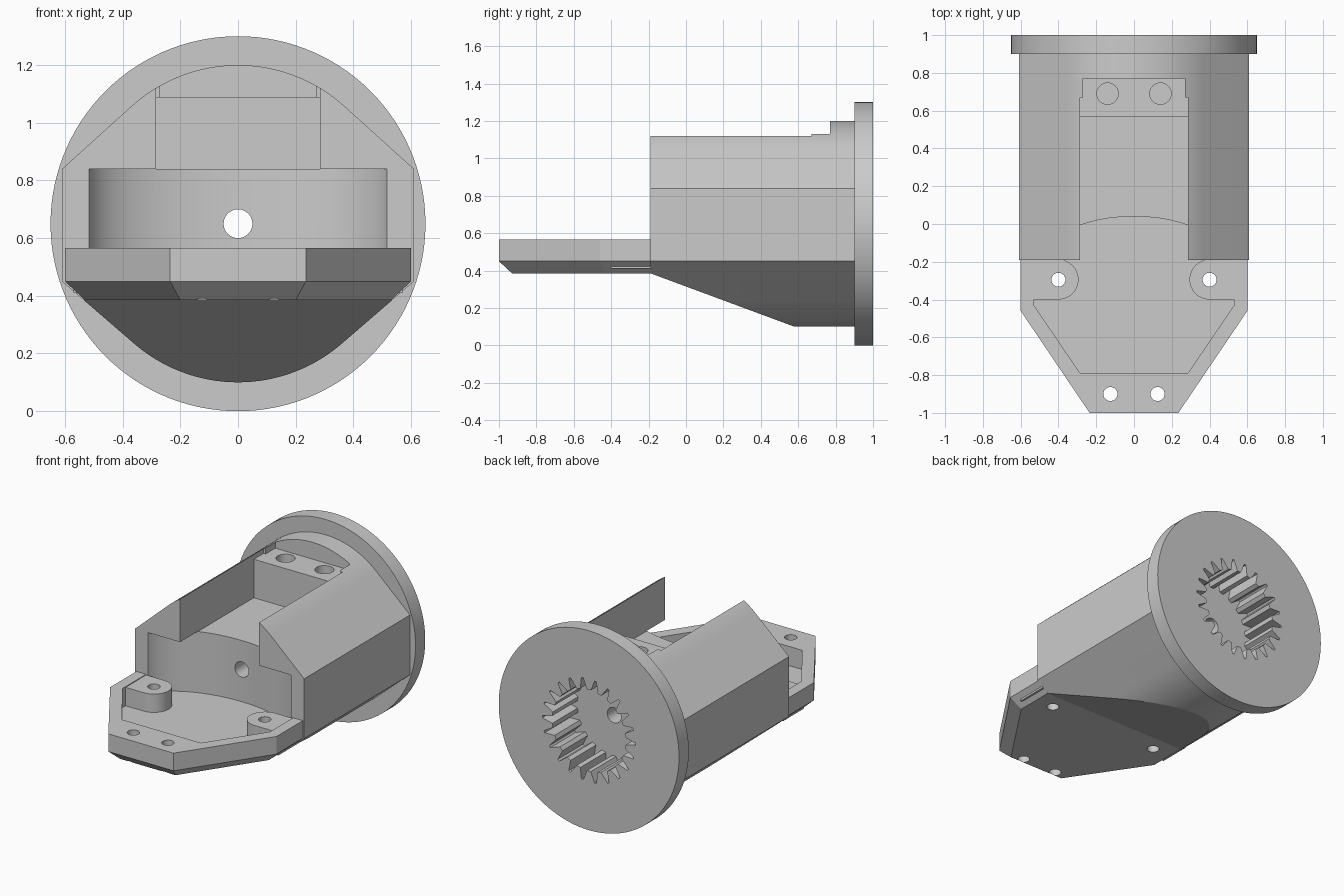
import bpy, bmesh
from math import cos, sin, pi, radians

cube = bpy.data.objects.get("Cube")
if cube:
    bpy.data.objects.remove(cube, do_unlink=True)

grey = bpy.data.materials.new("plain_grey")
grey.use_nodes = True
grey.diffuse_color = (0.6, 0.6, 0.6, 1)
grey.node_tree.nodes["Principled BSDF"].inputs["Base Color"].default_value = (0.6, 0.6, 0.6, 1)

AXIS = 0.65  # height of the barrel axis


def finish(name, bm):
    bmesh.ops.recalc_face_normals(bm, faces=bm.faces)
    mesh = bpy.data.meshes.new(name)
    bm.to_mesh(mesh)
    bm.free()
    mesh.materials.append(grey)
    ob = bpy.data.objects.new(name, mesh)
    bpy.context.collection.objects.link(ob)
    return ob


def prism(name, outline, axis, lo, hi):
    """Extrude a 2D outline along an axis from lo to hi."""
    place = {"x": lambda u, v, w: (w, u, v),
             "y": lambda u, v, w: (u, w, v),
             "z": lambda u, v, w: (u, v, w)}[axis]
    bm = bmesh.new()
    low = [bm.verts.new(place(u, v, lo)) for u, v in outline]
    high = [bm.verts.new(place(u, v, hi)) for u, v in outline]
    bm.faces.new(low)
    bm.faces.new(high)
    for i in range(len(low)):
        j = (i + 1) % len(low)
        bm.faces.new((low[i], low[j], high[j], high[i]))
    return finish(name, bm)


def arc(cx, cy, rx, ry, start, end, n):
    step = radians(end - start) / n
    a = radians(start)
    return [(cx + rx * cos(a + step * i), cy + ry * sin(a + step * i)) for i in range(n + 1)]


def circle(cx, cy, r, n=32):
    return arc(cx, cy, r, r, 0, 360, n)[:-1]


def box(x0, x1, y0, y1):
    return [(x0, y0), (x1, y0), (x1, y1), (x0, y1)]


def mirrored(half):
    return half + [(-x, y) for x, y in reversed(half)]


def combine(target, other, operation="DIFFERENCE"):
    """Apply a boolean and discard the helper solid."""
    mod = target.modifiers.new("combine", "BOOLEAN")
    mod.operation, mod.solver, mod.object = operation, "EXACT", other
    bpy.context.view_layer.objects.active = target
    bpy.ops.object.modifier_apply(modifier=mod.name)
    bpy.data.objects.remove(other, do_unlink=True)


# Barrel: round top and bottom blended into flat sides
profile = (arc(0, AXIS, 0.55, 0.55, 48, 132, 32) + [(-0.61, 0.84), (-0.61, 0.45)]
           + arc(0, AXIS, 0.55, 0.55, 229, 311, 32) + [(0.61, 0.45), (0.61, 0.84)])
housing = prism("motor_housing", profile, "y", -0.19, 0.95)

# Sloping underside
slope = [(-0.3, 0.426), (0.65, 0.074), (0.65, -0.1), (-0.3, -0.1)]
combine(housing, prism("slope_cutter", slope, "x", -1, 1))

# Round end flange
combine(housing, prism("end_flange", circle(0, AXIS, 0.65, 120), "y", 0.9, 1.0), "UNION")

# Front tray with chamfered underside
bm = bmesh.new()
upper = [(0.6, -0.1), (0.6, -0.46), (0.235, -1.0)]
lower = [(0.53, -0.1), (0.53, -0.44), (0.2, -0.93)]
for outline, z in ((lower, 0.385), (upper, 0.45), (upper, 0.565)):
    for x, y in mirrored(outline):
        bm.verts.new((x, y, z))
bmesh.ops.convex_hull(bm, input=bm.verts)
bmesh.ops.dissolve_limit(bm, angle_limit=0.01, verts=bm.verts, edges=bm.edges)
combine(housing, finish("front_tray", bm), "UNION")

# Curved pocket inside the barrel and shallow recess in the tray
pocket = arc(0, -0.25, 0.528, 0.29, 0, 360, 96)[:-1]
combine(housing, prism("pocket_cutter", pocket, "z", 0.44, 0.84))
recess = mirrored([(0.53, -0.191), (0.53, -0.43), (0.285, -0.79)])
combine(housing, prism("recess_cutter", recess, "z", 0.44, 0.75))

# Open channel along the top with a raised ledge at its end
for outline, floor in ((box(-0.285, 0.285, -0.4, 0.57), 0.839),
                       (box(-0.285, 0.285, 0.5, 0.67), 1.09),
                       (box(-0.27, 0.27, 0.6, 0.77), 1.09)):
    combine(housing, prism("channel_cutter", outline, "z", floor, 1.4))

# Mounting ears, their screw holes, tray holes and ledge holes
for side in (-1, 1):
    ear = [(0.57, -0.4)] + arc(0.4, -0.294, 0.106, 0.106, 270, 90, 24) + [(0.57, -0.188)]
    ear = [(side * x, y) for x, y in ear]
    combine(housing, prism("mounting_ear", ear, "z", 0.41, 0.56), "UNION")
    for x, y, r, z0, z1 in ((0.4, -0.295, 0.037, 0.2, 0.7),
                            (0.125, -0.9, 0.037, 0.2, 0.7),
                            (0.14, 0.69, 0.057, 0.99, 1.15)):
        combine(housing, prism("hole_cutter", circle(side * x, y, r), "z", z0, z1))

# Toothed socket in the flange and the shaft hole behind it
TEETH = 22
socket = []
for i in range(TEETH):
    for offset, r in ((-0.32, 0.265), (-0.07, 0.335), (0.07, 0.335), (0.32, 0.265)):
        a = 2 * pi * (i + offset) / TEETH
        socket.append((r * cos(a), AXIS + r * sin(a)))
combine(housing, prism("socket_cutter", socket, "y", 0.74, 1.2))
combine(housing, prism("shaft_cutter", circle(0, AXIS, 0.05), "y", -0.1, 0.85))

# Smooth curved walls, keep edges crisp
bpy.ops.object.select_all(action="DESELECT")
housing.select_set(True)
bpy.context.view_layer.objects.active = housing
bpy.ops.object.shade_smooth_by_angle(angle=radians(20))
